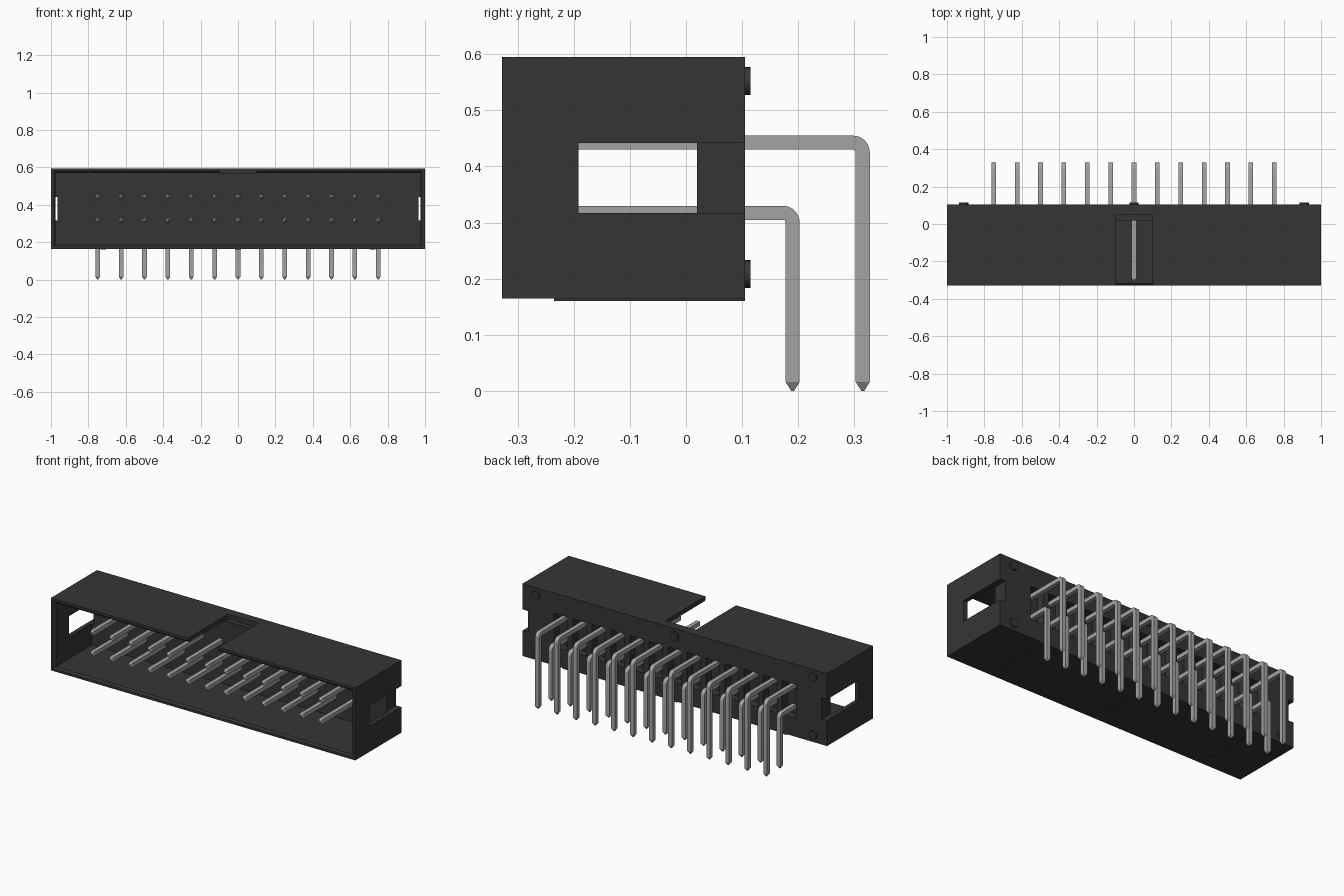
import bpy, bmesh, math
from mathutils import Vector

cube = bpy.data.objects.get("Cube")
if cube:
    bpy.data.objects.remove(cube, do_unlink=True)


def material(name, grey, rough):
    m = bpy.data.materials.new(name)
    m.use_nodes = True
    colour = (grey, grey, grey, 1)
    m.diffuse_color = colour
    bsdf = m.node_tree.nodes["Principled BSDF"]
    bsdf.inputs["Base Color"].default_value = colour
    bsdf.inputs["Roughness"].default_value = rough
    return m


plastic = material("dark plastic", 0.036, 0.6)
metal = material("grey metal", 0.37, 0.4)


def finish(name, bm, mat):
    bmesh.ops.recalc_face_normals(bm, faces=bm.faces)
    mesh = bpy.data.meshes.new(name)
    bm.to_mesh(mesh)
    bm.free()
    mesh.materials.append(mat)
    ob = bpy.data.objects.new(name, mesh)
    bpy.context.collection.objects.link(ob)
    return ob


def add_box(bm, x0, x1, y0, y1, z0, z1):
    verts = bmesh.ops.create_cube(bm, size=1)["verts"]
    for v in verts:
        v.co = Vector((x1 if v.co.x > 0 else x0,
                       y1 if v.co.y > 0 else y0,
                       z1 if v.co.z > 0 else z0))


def boxes(name, specs, mat=plastic):
    bm = bmesh.new()
    for s in specs:
        add_box(bm, *s)
    return finish(name, bm, mat)


def loft(name, rings, mat):
    """Skin a list of four-point rings and cap both ends."""
    bm = bmesh.new()
    loops = [[bm.verts.new(p) for p in ring] for ring in rings]
    for a, b in zip(loops, loops[1:]):
        for i in range(4):
            j = (i + 1) % 4
            bm.faces.new((a[i], a[j], b[j], b[i]))
    bm.faces.new(loops[0])
    bm.faces.new(loops[-1])
    return finish(name, bm, mat)


def cut(target, cutter):
    mod = target.modifiers.new("cut", 'BOOLEAN')
    mod.operation = 'DIFFERENCE'
    mod.solver = 'EXACT'
    mod.object = cutter
    bpy.context.view_layer.objects.active = target
    bpy.ops.object.modifier_apply(modifier=mod.name)
    bpy.data.objects.remove(cutter, do_unlink=True)


# Overall layout
FRONT, FACE, BACK = -0.3275, 0.02, 0.105
BOTTOM, TOP = 0.165, 0.595
MID = (BOTTOM + TOP) / 2
PINS, PITCH = 13, 0.125
FIRST = -PITCH * (PINS - 1) / 2
HALF = 0.0125

# Shroud: block, hollowed from the front with a flared mouth
housing = boxes("housing", [(-1, 1, FRONT, BACK, BOTTOM, TOP)])


def mouth(y, inset):
    w, h = 1 - inset, MID - BOTTOM - inset
    return [(sx * w, y, MID + sz * h) for sx, sz in ((-1, -1), (1, -1), (1, 1), (-1, 1))]


cut(housing, loft("cavity_cutter",
                  [mouth(FRONT - 0.01, 0.005), mouth(FRONT + 0.01, 0.025), mouth(FACE, 0.025)],
                  plastic))

# Side windows running out through the back, and the key slot in the top
cut(housing, boxes("window_cutter", [(s - 0.035, s + 0.035, -0.192, BACK + 0.02, 0.317, 0.442)
                                     for s in (-1, 1)]))
cut(housing, boxes("key_cutter", [(-0.1, 0.1, FRONT - 0.02, 0.05, 0.567, TOP + 0.02)]))

# Rear pockets, one behind each pair of pins
columns = [FIRST + i * PITCH for i in range(PINS)]
cut(housing, boxes("pocket_cutter", [(x - 0.045, x + 0.045, 0.055, BACK + 0.02, 0.275, 0.475)
                                     for x in columns]))

# Thin ribs under the shroud
boxes("bottom_ribs", [(x - 0.015, x + 0.015, -0.235, BACK, BOTTOM - 0.005, BOTTOM + 0.005)
                      for x in (-0.72, 0, 0.72)])

# Round standoffs on the back
bm = bmesh.new()
for x, z in ((-0.91, 0.552), (0.91, 0.552), (-0.91, 0.208), (0.91, 0.208), (0, 0.552)):
    made = bmesh.ops.create_cone(bm, cap_ends=True, segments=24, radius1=0.025,
                                 radius2=0.025, depth=0.02)["verts"]
    for v in made:
        v.co = Vector((x + v.co.x, BACK + v.co.z, z + v.co.y))
standoffs = finish("back_standoffs", bm, plastic)


# Right-angle pins: square wire swept forward, round the bend and down
def pin_row(name, z, y_down):
    r = 0.0175
    path = [(-0.305, z, 0, 0.35), (-0.292, z, 0, 1)]
    for k in range(9):
        a = math.pi / 2 * k / 8
        path.append((y_down - r + r * math.sin(a), z - r + r * math.cos(a), a, 1))
    path += [(y_down, 0.016, math.pi / 2, 1), (y_down, 0, math.pi / 2, 0.2)]
    rings = []
    for y, zz, a, scale in path:
        h = HALF * scale
        rings.append([(FIRST + sx * h, y + sn * h * math.sin(a), zz + sn * h * math.cos(a))
                      for sx, sn in ((-1, -1), (1, -1), (1, 1), (-1, 1))])
    row = loft(name, rings, metal)
    array = row.modifiers.new("row", 'ARRAY')
    array.count = PINS
    array.use_relative_offset = False
    array.use_constant_offset = True
    array.constant_offset_displace = (PITCH, 0, 0)
    return row


rows = [pin_row("upper_pins", 0.4425, 0.315), pin_row("lower_pins", 0.3175, 0.19)]

# Smooth the round parts, keeping hard edges sharp
bpy.ops.object.select_all(action='DESELECT')
for ob in rows + [standoffs]:
    ob.select_set(True)
bpy.context.view_layer.objects.active = standoffs
bpy.ops.object.shade_smooth_by_angle(angle=math.radians(30))
